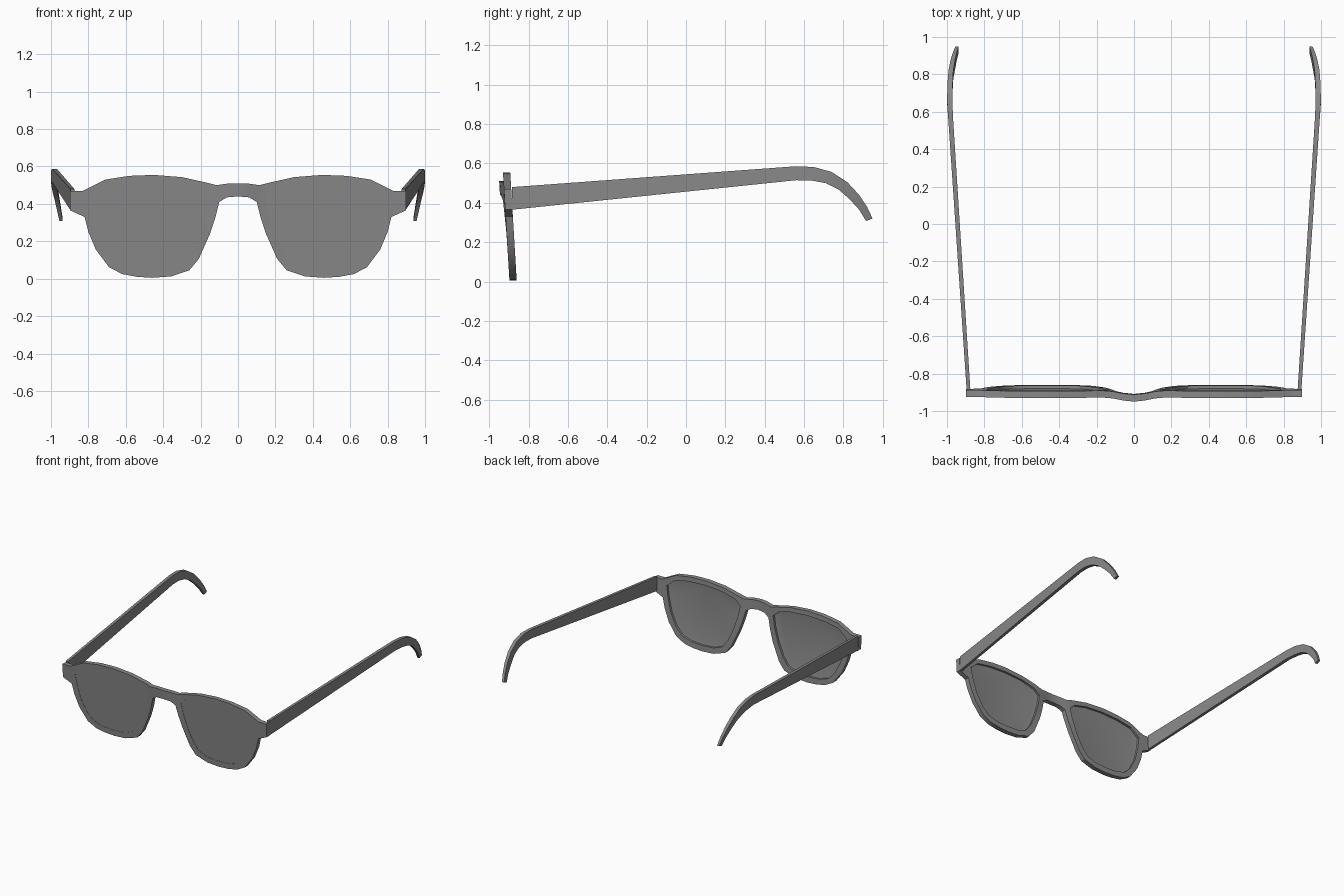
import bpy, bmesh, math
from mathutils import Vector

cube = bpy.data.objects.get("Cube")
if cube:
    bpy.data.objects.remove(cube, do_unlink=True)

grey = bpy.data.materials.new("Plain grey")
grey.use_nodes = True
colour = (0.25, 0.25, 0.25, 1.0)
grey.diffuse_color = colour
grey.node_tree.nodes["Principled BSDF"].inputs["Base Color"].default_value = colour

# Right half of the frame outline (x, z), bridge top round to bridge underside
OUTLINE = [(0, .51), (.06, .508), (.115, .50), (.17, .514), (.30, .543),
           (.45, .555), (.58, .55), (.71, .53), (.83, .47), (.897, .47),
           (.897, .365), (.82, .33), (.80, .25), (.76, .155), (.69, .062),
           (.62, .025), (.54, .01), (.46, .005), (.36, .012), (.26, .045),
           (.21, .105), (.15, .24), (.12, .33), (.10, .41), (.06, .435), (0, .44)]
# Lens opening (x, z)
OPENING = [(.145, .44), (.16, .36), (.195, .25), (.24, .15), (.29, .085),
           (.36, .057), (.46, .05), (.56, .055), (.64, .08), (.695, .135),
           (.745, .23), (.775, .34), (.79, .43), (.72, .49), (.60, .512),
           (.45, .519), (.30, .508), (.19, .48)]
THICK = 0.037


def mirrored(points):
    return [(-x, z) for x, z in points]


def front_y(x, z):
    """Leaning front plane that bows forward at the bridge."""
    t = min(abs(x) / 0.17, 1)
    return -0.897 - 0.06 * z - 0.011 * (1 + math.cos(math.pi * t))


def finish(bm, name, angle=30):
    bmesh.ops.recalc_face_normals(bm, faces=bm.faces)
    mesh = bpy.data.meshes.new(name)
    bm.to_mesh(mesh)
    bm.free()
    mesh.materials.append(grey)
    ob = bpy.data.objects.new(name, mesh)
    bpy.context.collection.objects.link(ob)
    bpy.ops.object.select_all(action='DESELECT')
    ob.select_set(True)
    bpy.context.view_layer.objects.active = ob
    bpy.ops.object.shade_smooth_by_angle(angle=math.radians(angle))
    return ob


def add_loop(bm, points):
    verts = [bm.verts.new((x, 0, z)) for x, z in points]
    return [bm.edges.new((a, b)) for a, b in zip(verts, verts[1:] + verts[:1])]


def extrude_back(bm, depth):
    ret = bmesh.ops.extrude_face_region(bm, geom=bm.faces[:])
    verts = [g for g in ret["geom"] if isinstance(g, bmesh.types.BMVert)]
    bmesh.ops.translate(bm, verts=verts, vec=(0, depth, 0))
    return [g for g in ret["geom"] if isinstance(g, bmesh.types.BMFace)]


def lean(bm):
    for v in bm.verts:
        v.co.y += front_y(v.co.x, v.co.z)


# Front frame with two lens openings
bm = bmesh.new()
edges = add_loop(bm, OUTLINE + mirrored(OUTLINE[1:-1])[::-1])
edges += add_loop(bm, OPENING) + add_loop(bm, mirrored(OPENING))
bmesh.ops.triangle_fill(bm, use_beauty=True, edges=edges, normal=(0, -1, 0))
extrude_back(bm, THICK)
lean(bm)
finish(bm, "front_frame")


# Lenses, nearly flush in front and recessed behind, with a shallow inner step
def build_lens(name, points):
    bm = bmesh.new()
    bm.faces.new([bm.verts.new((x, 0.002, z)) for x, z in points])
    back = extrude_back(bm, 0.018)
    bmesh.ops.recalc_face_normals(bm, faces=bm.faces)
    bmesh.ops.inset_region(bm, faces=back, thickness=0.028, use_even_offset=True)
    bmesh.ops.translate(bm, verts=list({v for f in back for v in f.verts}),
                        vec=(0, -0.005, 0))
    lean(bm)
    finish(bm, name, 20)


build_lens("left_lens", OPENING)
build_lens("right_lens", mirrored(OPENING))

# Temple arms: top (y, z), bottom (y, z), centre x, thickness
ARM = [(-.885, .480, -.885, .365, .885, .020),
       (.56, .586, .56, .515, .980, .026),
       (.65, .582, .64, .513, .985, .028),
       (.74, .557, .71, .500, .984, .028),
       (.82, .505, .775, .468, .979, .026),
       (.88, .440, .83, .420, .968, .024),
       (.92, .380, .88, .365, .957, .021),
       (.948, .320, .915, .308, .946, .018)]


def build_arm(name, side):
    bm = bmesh.new()
    rings = []
    for yt, zt, yb, zb, x, w in ARM:
        corners = [(x - w / 2, yt, zt), (x + w / 2, yt, zt),
                   (x + w / 2, yb, zb), (x - w / 2, yb, zb)]
        rings.append([bm.verts.new((side * cx, cy, cz)) for cx, cy, cz in corners])
    for a, b in zip(rings, rings[1:]):
        for i in range(4):
            j = (i + 1) % 4
            bm.faces.new((a[i], a[j], b[j], b[i]))
    bm.faces.new(rings[0])
    bm.faces.new(rings[-1])
    finish(bm, name)


build_arm("left_arm", 1)
build_arm("right_arm", -1)
